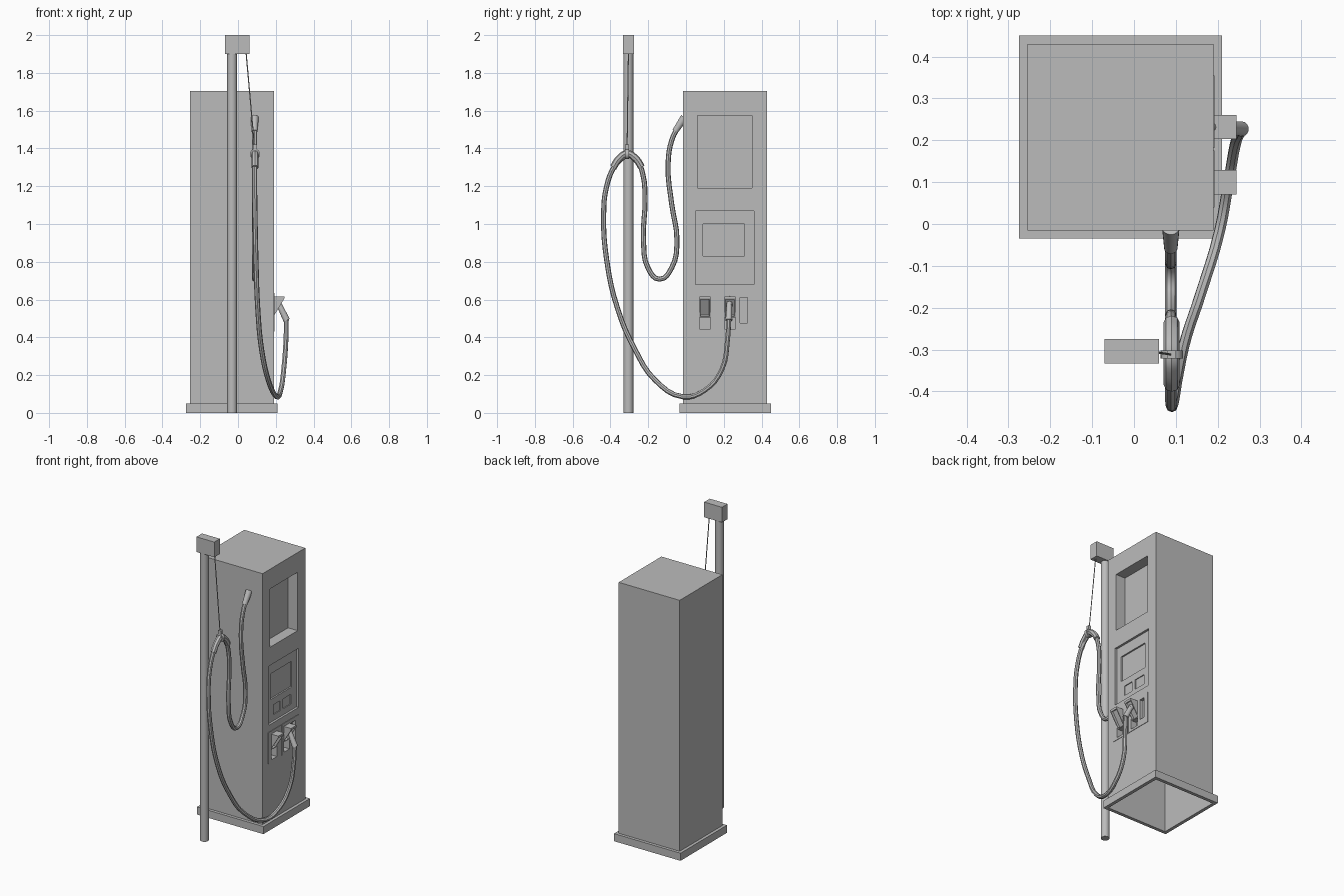
import bpy
import bmesh
from mathutils import Vector

default_cube = bpy.data.objects.get("Cube")
if default_cube:
    bpy.data.objects.remove(default_cube, do_unlink=True)

grey = bpy.data.materials.new("plain grey")
grey.use_nodes = True
grey.diffuse_color = (0.5, 0.5, 0.5, 1)
grey.node_tree.nodes["Principled BSDF"].inputs["Base Color"].default_value = grey.diffuse_color


def add_object(name, data):
    obj = bpy.data.objects.new(name, data)
    bpy.context.collection.objects.link(obj)
    if not data.materials:
        data.materials.append(grey)
    return obj


def mesh_object(name, bm):
    bmesh.ops.recalc_face_normals(bm, faces=bm.faces)
    mesh = bpy.data.meshes.new(name)
    bm.to_mesh(mesh)
    bm.free()
    return add_object(name, mesh)


def box(name, x, y, z):
    """Box given as (low, high) ranges on each axis."""
    bm = bmesh.new()
    bmesh.ops.create_cube(bm, size=1)
    for v in bm.verts:
        v.co = [lo + (c + 0.5) * (hi - lo) for c, (lo, hi) in zip(v.co, (x, y, z))]
    return mesh_object(name, bm)


def smooth(obj):
    bpy.ops.object.select_all(action="DESELECT")
    obj.select_set(True)
    bpy.context.view_layer.objects.active = obj
    bpy.ops.object.shade_smooth_by_angle()


def rod(name, start, end, r1, r2=None, sides=16):
    """Straight round bar, optionally tapered."""
    start, end = Vector(start), Vector(end)
    axis = end - start
    bm = bmesh.new()
    bmesh.ops.create_cone(bm, cap_ends=True, segments=sides, radius1=r1,
                          radius2=r1 if r2 is None else r2, depth=axis.length)
    turn = axis.to_track_quat("Z", "Y").to_matrix().to_4x4()
    bmesh.ops.transform(bm, matrix=turn, verts=bm.verts)
    bmesh.ops.translate(bm, vec=(start + end) / 2, verts=bm.verts)
    obj = mesh_object(name, bm)
    smooth(obj)
    return obj


def tube(name, points, radius):
    """Round tube swept along a smooth path, turned into a mesh."""
    curve = bpy.data.curves.new(name + "_path", "CURVE")
    curve.dimensions = "3D"
    curve.bevel_depth = radius
    curve.bevel_resolution = 2
    curve.resolution_u = 4
    curve.use_fill_caps = True
    spline = curve.splines.new("BEZIER")
    spline.bezier_points.add(len(points) - 1)
    for knot, point in zip(spline.bezier_points, points):
        knot.co = point
        knot.handle_left_type = knot.handle_right_type = "AUTO"
    path = add_object(name + "_path", curve)
    bpy.context.view_layer.update()
    mesh = bpy.data.meshes.new_from_object(path.evaluated_get(bpy.context.evaluated_depsgraph_get()))
    bpy.data.objects.remove(path, do_unlink=True)
    obj = add_object(name, mesh)
    smooth(obj)
    return obj


def cut(obj, cutters):
    """Subtract each cutter and keep the result as plain mesh."""
    for cutter in cutters:
        mod = obj.modifiers.new("cut", "BOOLEAN")
        mod.operation = "DIFFERENCE"
        mod.solver = "EXACT"
        mod.object = cutter
        cutter.hide_render = True
    bpy.context.view_layer.update()
    obj_eval = obj.evaluated_get(bpy.context.evaluated_depsgraph_get())
    mesh = bpy.data.meshes.new_from_object(obj_eval)
    obj.modifiers.clear()
    obj.data = mesh
    for cutter in cutters:
        bpy.data.objects.remove(cutter, do_unlink=True)


SIDE = 0.19  # working face of the cabinet
HOLDERS = (0.1, 0.232)  # centres of the two nozzle holders
HALF = 0.029


def pocket(depth, y, z, lift=0.02):
    return box("cutter", (SIDE - depth, SIDE + lift), y, z)


# Cabinet: display recess, control panel and nozzle pockets, open underneath
cabinet = box("cabinet", (-0.255, SIDE), (-0.015, 0.43), (0.03, 1.705))
cut(cabinet, [
    pocket(0.07, (0.06, 0.35), (1.19, 1.575)),
    pocket(0.015, (0.05, 0.36), (0.68, 1.07)),
    pocket(0.025, (0.09, 0.31), (0.83, 1.0)),
    pocket(0.021, (0.12, 0.19), (0.72, 0.785)),
    pocket(0.021, (0.22, 0.3), (0.72, 0.785)),
    pocket(0.02, (0.285, 0.325), (0.475, 0.61)),
] + [pocket(0.04, (c - HALF, c + HALF), (0.445, 0.615)) for c in HOLDERS])
bm = bmesh.new()
bm.from_mesh(cabinet.data)
floor = [f for f in bm.faces if f.calc_center_median().z < 0.031]
bmesh.ops.delete(bm, geom=floor, context="FACES")
bm.to_mesh(cabinet.data)
bm.free()

# Plinth ring around the cabinet foot
plinth = box("plinth", (-0.275, 0.21), (-0.035, 0.45), (0, 0.05))
cut(plinth, [box("cutter", (-0.253, 0.188), (-0.013, 0.428), (-0.1, 0.1))])

# Thin surround of the nozzle bay
surround = box("nozzle_bay_surround", (SIDE - 0.005, SIDE + 0.003), (0.04, 0.355), (0.43, 0.635))
cut(surround, [pocket(0.05, (c - HALF, c + HALF), (0.445, 0.615)) for c in HOLDERS]
    + [pocket(0.05, (0.285, 0.325), (0.475, 0.61)), pocket(0, (0.176, 0.182), (0.4, 0.7))])

# Wedge-shaped nozzle holders with a sunken slanted face
for number, centre in enumerate(HOLDERS, 1):
    bm = bmesh.new()
    outline = [(0.155, 0.615), (0.245, 0.615), (0.245, 0.605), (0.185, 0.505), (0.155, 0.505)]
    profile = bm.faces.new([bm.verts.new((x, centre - HALF, z)) for x, z in outline])
    sweep = bmesh.ops.extrude_face_region(bm, geom=[profile])
    moved = [g for g in sweep["geom"] if isinstance(g, bmesh.types.BMVert)]
    bmesh.ops.translate(bm, vec=(0, 2 * HALF, 0), verts=moved)
    bmesh.ops.recalc_face_normals(bm, faces=bm.faces)
    slant = [f for f in bm.faces if f.normal.x > 0.3 and f.normal.z < -0.3]
    bmesh.ops.inset_region(bm, faces=slant, thickness=0.008, depth=0)
    bmesh.ops.inset_region(bm, faces=slant, thickness=0.001, depth=-0.015)
    mesh_object(f"nozzle_holder_{number}", bm)

# Nozzle in the rear holder
rod("nozzle_spout", (0.18, 0.232, 0.61), (0.222, 0.23, 0.565), 0.015)
rod("nozzle_grip", (0.212, 0.23, 0.585), (0.258, 0.227, 0.49), 0.014, 0.018)

# Hose mast with its head
rod("mast", (-0.031, -0.305, 0), (-0.031, -0.305, 1.91), 0.026, sides=20)
box("mast_head", (-0.07, 0.06), (-0.333, -0.275), (1.9, 2.0))

# Retractor cable and hose clamp
rod("cable", (0.043, -0.305, 1.905), (0.088, -0.312, 1.4), 0.003, sides=6)
rod("clamp_band", (0.09, -0.322, 1.37), (0.09, -0.302, 1.37), 0.027)
box("clamp_hook", (0.08, 0.1), (-0.322, -0.302), (1.385, 1.42))
tube("clamp_sleeve", [(0.09, -0.385, 1.3), (0.09, -0.355, 1.345), (0.09, -0.312, 1.372),
                      (0.09, -0.265, 1.345), (0.09, -0.235, 1.3)], 0.019)

# Upper hose loop from the cabinet front to the clamp
upper = [(-0.03, 1.535), (-0.075, 1.445), (-0.095, 1.31), (-0.075, 1.1), (-0.048, 0.915),
         (-0.075, 0.77), (-0.14, 0.708), (-0.2, 0.765), (-0.225, 0.915), (-0.217, 1.13),
         (-0.228, 1.26), (-0.262, 1.34), (-0.312, 1.37)]
tube("upper_hose", [(0.088, y, z) for y, z in upper], 0.0135)
rod("hose_inlet", (0.088, -0.008, 1.565), (0.088, -0.058, 1.49), 0.021, 0.016)

# Lower hose loop from the clamp to the nozzle
tube("lower_hose", [
    (0.088, -0.312, 1.37), (0.088, -0.375, 1.31), (0.088, -0.42, 1.2), (0.09, -0.436, 1.05),
    (0.095, -0.42, 0.81), (0.105, -0.36, 0.545), (0.125, -0.27, 0.335), (0.16, -0.165, 0.175),
    (0.205, -0.015, 0.085), (0.226, 0.1, 0.12), (0.242, 0.19, 0.23), (0.254, 0.22, 0.39),
    (0.256, 0.227, 0.5)], 0.0135)
